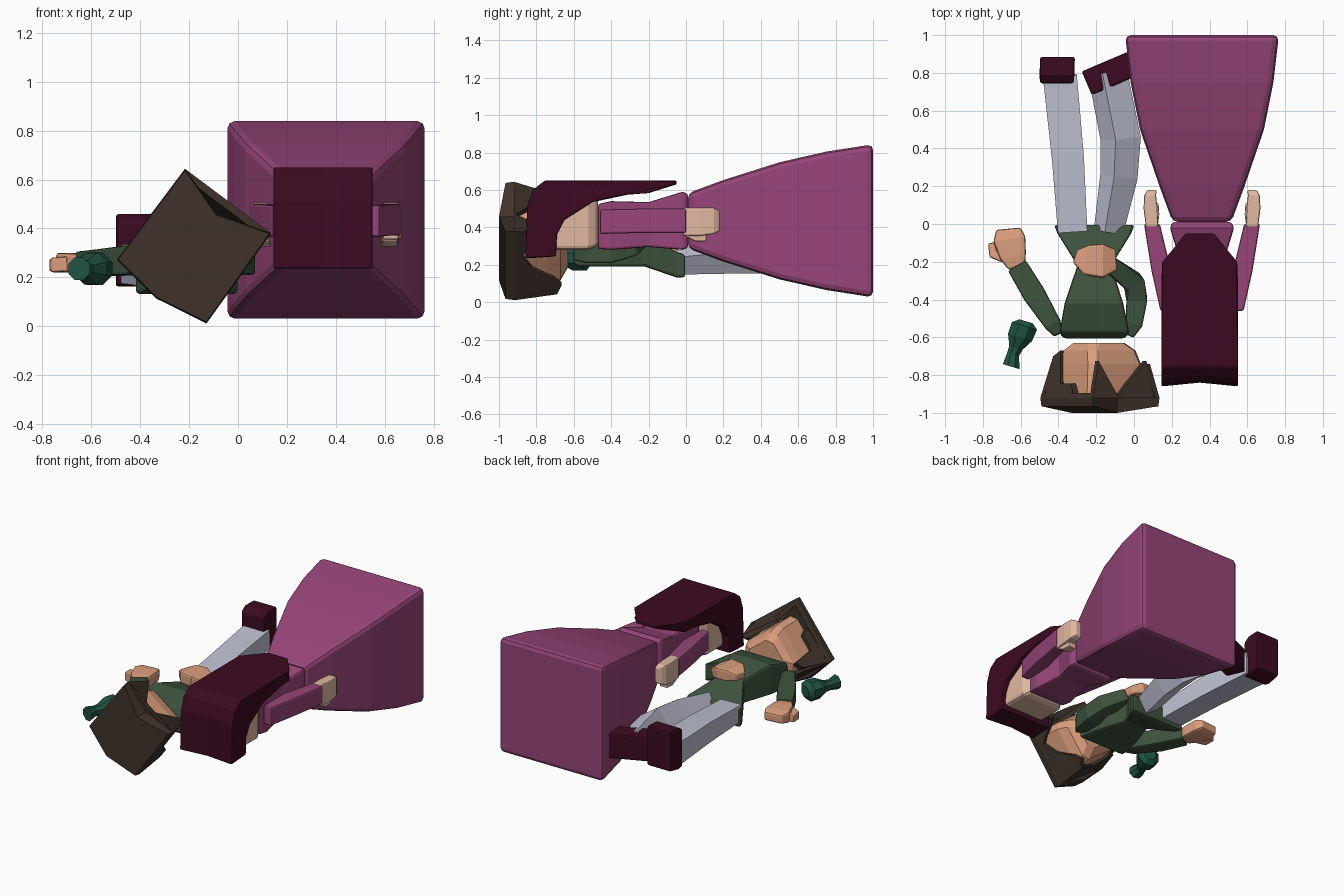
import bpy, bmesh, math
from mathutils import Vector


def mat(name, col):
    m = bpy.data.materials.new(name)
    m.diffuse_color = (*col, 1)
    return m


PURPLE = mat("purple cloth", (.31, .06, .19))
MAROON = mat("dark maroon", (.045, .003, .015))
GREY = mat("pale grey cloth", (.53, .54, .66))
GREEN = mat("green wool", (.046, .084, .046))
BOTTLE = mat("bottle green", (.014, .085, .055))
BROWN = mat("brown hair", (.05, .032, .023))
PEACH = mat("peach skin", (.72, .345, .21))
PALE = mat("pale skin", (.75, .48, .36))


def finish(name, bm, m, bevel=0.0):
    bmesh.ops.recalc_face_normals(bm, faces=bm.faces)
    me = bpy.data.meshes.new(name)
    bm.to_mesh(me)
    bm.free()
    me.materials.append(m)
    ob = bpy.data.objects.new(name, me)
    bpy.context.collection.objects.link(ob)
    if bevel:
        b = ob.modifiers.new("bevel", 'BEVEL')
        b.width, b.segments, b.limit_method = bevel, 2, 'ANGLE'
        b.angle_limit = math.radians(40)
    return ob


def bridge(name, rings, m, bevel=0.0):
    """Closed skin through equal-length rings of points."""
    bm = bmesh.new()
    vs = [[bm.verts.new(p) for p in r] for r in rings]
    n = len(vs[0])
    for a, b in zip(vs, vs[1:]):
        for i in range(n):
            j = (i + 1) % n
            bm.faces.new((a[i], a[j], b[j], b[i]))
    bm.faces.new(vs[0])
    bm.faces.new(vs[-1])
    return finish(name, bm, m, bevel)


def loft(name, secs, m, bevel=0.0, axis=None, sides=4, roll=0):
    """Sections are (x, y, z, half width, half height) along a path."""
    pts = [Vector(s[:3]) for s in secs]
    ca, sa = math.cos(math.radians(roll)), math.sin(math.radians(roll))
    rings = []
    for i, s in enumerate(secs):
        t = Vector(axis) if axis else pts[min(i + 1, len(pts) - 1)] - pts[max(i - 1, 0)]
        t.normalize()
        r0 = t.cross(Vector((0, 0, 1))).normalized()
        u0 = r0.cross(t)
        r, u = r0 * ca - u0 * sa, u0 * ca + r0 * sa
        k = math.sqrt(2) if sides == 4 else 1
        ang = [math.pi / sides + 2 * math.pi * q / sides for q in range(sides)]
        rings.append([pts[i] + r * (k * math.cos(a) * s[3]) + u * (k * math.sin(a) * s[4])
                      for a in ang])
    return bridge(name, rings, m, bevel)


Y = (0, 1, 0)

# --- Figure in the dress, lying face down ---
CX = .36
loft("skirt", [(CX, .01, .435, .155, .148), (CX, .2, .435, .225, .218),
               (CX, .5, .435, .328, .313), (CX, .75, .435, .378, .37),
               (CX, 1.0, .435, .407, .409)], PURPLE, .03, Y)
loft("bodice", [(CX, -.47, .405, .14, .12), (CX, -.4, .41, .15, .13),
                (CX, -.2, .415, .115, .12), (CX, -.02, .435, .17, .155),
                (CX, .01, .435, .155, .145)], PURPLE, .012, Y)
for sx, side in ((-1, "left"), (1, "right")):
    loft(side + "_sleeve", [(CX + sx * .19, -.46, .43, .03, .065),
                            (CX + sx * .215, -.25, .435, .052, .065),
                            (CX + sx * .265, 0, .435, .042, .065)], PURPLE, .01, Y)
    loft(side + "_dress_hand", [(CX + sx * .265, -.015, .43, .032, .075),
                                (CX + sx * .272, .08, .43, .037, .075),
                                (CX + sx * .275, .15, .435, .032, .07),
                                (CX + sx * .265, .18, .435, .024, .055)], PALE, .008, Y)
    loft(side + "_dress_thumb", [(CX + sx * .262, .0, .38, .03, .03),
                                 (CX + sx * .26, .05, .355, .034, .03),
                                 (CX + sx * .26, .11, .345, .03, .02)], PALE, .006, Y)
loft("dress_head", [(CX, -.47, .44, .13, .14), (CX, -.52, .43, .16, .15),
                    (CX, -.72, .43, .16, .15)], PALE, .02, Y)

# Long hair: side profile swept across the head, tapered at the tips
prof = [(-.05, .65), (-.2, .65), (-.755, .65), (-.82, .6), (-.85, .51), (-.86, .235),
        (-.695, .245), (-.69, .36), (-.65, .44), (-.5, .535), (-.31, .575),
        (-.2, .583), (-.05, .63)]


def hair_ring(k):
    out = []
    for y, z in prof:
        w = .075 if y > -.1 else .203
        dy = .02 * (1 - abs(k)) if y < -.8 else 0
        out.append((CX - .012 + k * w, y + dy, z))
    return out


bridge("long_hair", [hair_ring(k) for k in (-1, 0, 1)], MAROON, .008)

# --- Figure in the sweater, lying face up ---
loft("sweater", [(-.21, -.605, .26, .165, .05), (-.21, -.575, .28, .185, .09),
                 (-.212, -.42, .30, .155, .11), (-.21, -.22, .275, .09, .085),
                 (-.21, -.05, .2, .195, .068), (-.21, -.005, .193, .213, .062)], GREEN, .015, Y)
loft("bent_sleeve", [(-.03, -.59, .27, .03, .045), (0, -.53, .27, .045, .06),
                     (.015, -.4, .27, .055, .06), (0, -.31, .3, .055, .055),
                     (-.12, -.22, .37, .045, .045)], GREEN, .01)
loft("bent_hand", [(-.1, -.19, .385, .055, .03), (-.17, -.195, .41, .09, .04),
                   (-.25, -.19, .41, .08, .04), (-.31, -.17, .4, .035, .025)], PEACH, .012)
loft("straight_sleeve", [(-.4, -.585, .27, .025, .045), (-.43, -.53, .27, .045, .06),
                         (-.53, -.37, .26, .06, .055), (-.62, -.22, .26, .055, .045)], GREEN, .01)
loft("straight_hand", [(-.62, -.23, .26, .045, .035), (-.64, -.17, .26, .07, .04),
                       (-.66, -.08, .26, .085, .04), (-.665, -.025, .26, .065, .03)], PEACH, .012)
loft("straight_thumb", [(-.69, -.18, .255, .025, .03), (-.745, -.16, .25, .025, .03),
                        (-.755, -.1, .25, .018, .025)], PEACH, .008)

# Trousers and shoes
loft("straight_leg", [(-.325, -.04, .22, .078, .058), (-.35, .35, .24, .085, .07),
                      (-.392, .78, .255, .09, .08)], GREY)
loft("bent_leg", [(-.135, -.04, .225, .058, .055), (-.08, .25, .25, .074, .068),
                  (-.07, .45, .26, .08, .073), (-.14, .8, .25, .078, .07)], GREY, roll=33)
loft("straight_shoe", [(-.408, .745, .30, .09, .13), (-.408, .79, .31, .092, .148),
                       (-.405, .885, .32, .092, .14)], MAROON, .012, Y)
loft("bent_shoe", [(-.25, .745, .25, .068, .088), (0.02, .86, .25, .068, .088)], MAROON, .012)


# Turned head: s runs across the face, t towards the back of the head
def P(s, t, y):
    return Vector((.6 * s + .8 * t, y, .8 * s - .6 * t))


def box_ring(y, s0, s1, t0, t1):
    c = .04
    return [P(s0 + c, t0, y), P(s1 - c, t0, y), P(s1, t0 + c, y), P(s1, t1 - c, y),
            P(s1 - c, t1, y), P(s0 + c, t1, y), P(s0, t1 - c, y), P(s0, t0 + c, y)]


bridge("turned_head", [box_ring(-.94, -.04, .305, -.51, -.14), box_ring(-.74, -.03, .3, -.5, -.15),
                       box_ring(-.67, -.01, .28, -.49, -.17),
                       box_ring(-.63, .04, .25, -.46, -.22)], PEACH)

# Hair cap with a folded crown
rim = [(-.08, -.56), (.385, -.56), (.314, -.345), (.385, -.12), (-.068, -.11), (-.11, -.335)]


def cap_ring(y, f, fold=0):
    return [P(.145 + (s - .145) * f, -.335 + (t + .335) * f,
              y - (fold if -.4 < t < -.3 else 0)) for s, t in rim]


bridge("hair_cap", [cap_ring(-.895, .96), cap_ring(-.92, 1), cap_ring(-.965, .98, .035)], BROWN)


def lock(name, outline, inward):
    """Thick hair plate from (s, t, y) points."""
    o = [P(*p) for p in outline]
    i = [P(p[0] + inward[0], p[1] + inward[1], p[2]) for p in outline]
    bridge(name, [o, i], BROWN)


lock("back_hair", [(-.07, -.11, -.92), (-.045, -.13, -.69), (.01, -.135, -.665),
                   (.06, -.13, -.71), (.13, -.12, -.82), (.22, -.115, -.88),
                   (.34, -.15, -.74), (.385, -.12, -.92)], (0, -.03))
lock("upper_side_hair", [(.385, -.56, -.92), (.355, -.5, -.725), (.325, -.35, -.91),
                         (.348, -.18, -.725), (.385, -.12, -.92)], (-.03, 0))
lock("lower_side_hair", [(-.08, -.56, -.92), (-.045, -.5, -.72), (-.04, -.44, -.7),
                         (-.05, -.36, -.8), (-.05, -.2, -.72), (-.045, -.13, -.69),
                         (-.07, -.11, -.92)], (.03, 0))
lock("fringe", [(-.08, -.56, -.92), (-.02, -.52, -.7), (.03, -.51, -.67), (.05, -.525, -.845),
                (.16, -.535, -.845), (.2, -.55, -.92)], (0, .035))

# Small bottle lying beside the figure
loft("bottle", [(-.572, -.515, .235, .04, .04), (-.58, -.54, .235, .075, .072),
                (-.603, -.6, .235, .072, .07), (-.625, -.655, .235, .04, .04),
                (-.64, -.69, .235, .035, .035), (-.65, -.755, .235, .05, .05)],
     BOTTLE, 0, (-.3, -1, 0), 8)
